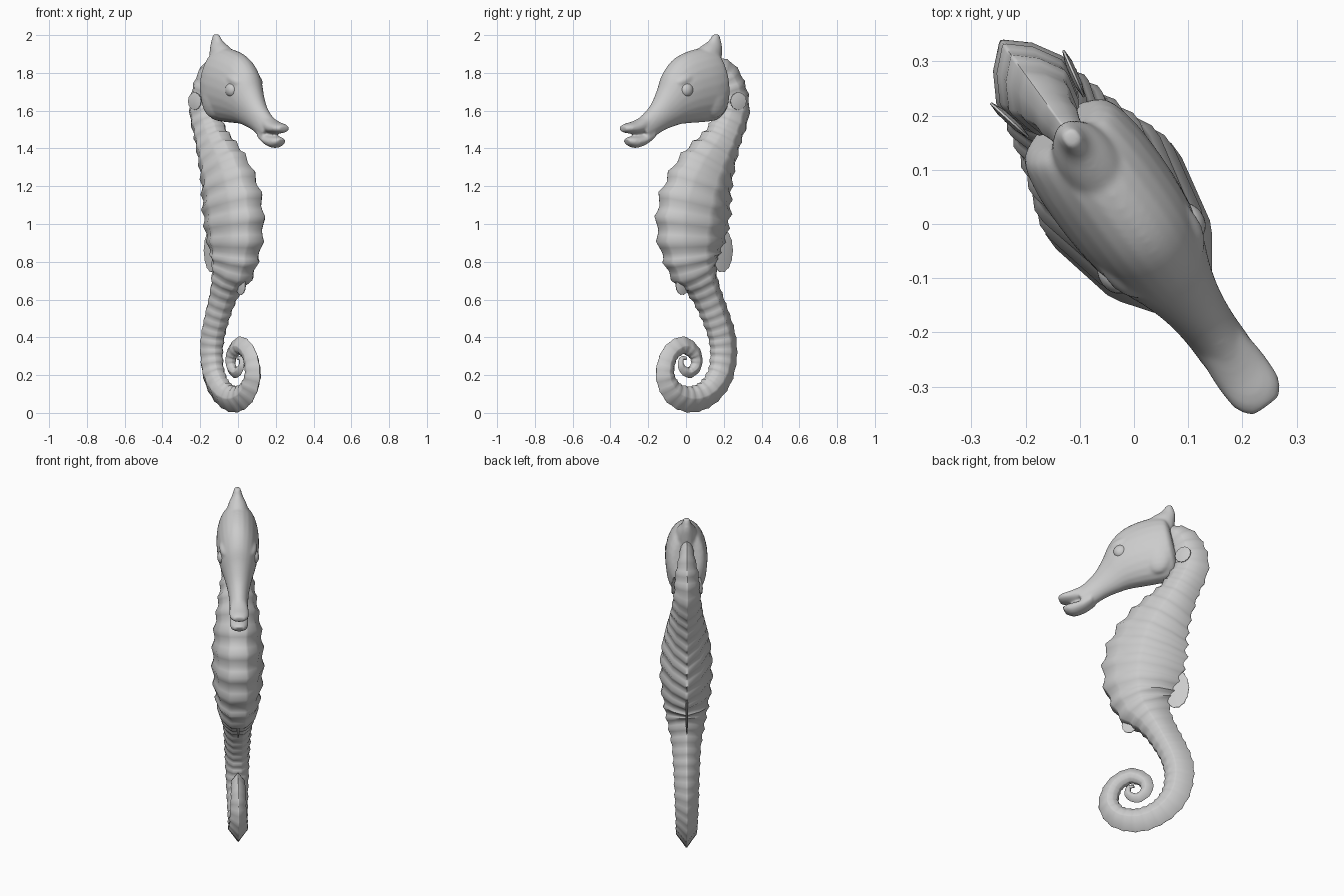
import bpy, bmesh, math
from mathutils import Matrix, Vector

if "Cube" in bpy.data.objects:
    bpy.data.objects.remove(bpy.data.objects["Cube"])

TURN = math.radians(-54)      # the animal faces diagonally; local x = forward, y = side


def finish(bm, name, angle=None, mirror=False):
    bmesh.ops.recalc_face_normals(bm, faces=bm.faces)
    me = bpy.data.meshes.new(name)
    bm.to_mesh(me)
    bm.free()
    ob = bpy.data.objects.new(name, me)
    bpy.context.collection.objects.link(ob)
    ob.rotation_euler.z = TURN
    if angle:
        bpy.ops.object.select_all(action='DESELECT')
        ob.select_set(True)
        bpy.context.view_layer.objects.active = ob
        bpy.ops.object.shade_smooth_by_angle(angle=math.radians(angle))
    if mirror:
        m = ob.modifiers.new("Mirror", 'MIRROR')
        m.use_axis = (False, True, False)
        m.use_mirror_merge = False
    return ob


def loft(bm, rings):
    vs = [[bm.verts.new(p) for p in r] for r in rings]
    n = len(vs[0])
    for a, b in zip(vs, vs[1:]):
        for i in range(n):
            j = (i + 1) % n
            bm.faces.new((a[i], a[j], b[j], b[i]))
    bm.faces.new(vs[0])
    bm.faces.new(vs[-1][::-1])


def catmull(pts, steps):
    P = [Vector(p) for p in pts]
    P = [2 * P[0] - P[1]] + P + [2 * P[-1] - P[-2]]
    out = []
    for a, b, c, d in zip(P, P[1:], P[2:], P[3:]):
        for k in range(steps):
            t = k / steps
            out.append(0.5 * (2 * b + (c - a) * t + (2 * a - 5 * b + 4 * c - d) * t * t
                              + (3 * b - a - 3 * c + d) * t ** 3))
    return out + [P[-2]]


def oval_rings(stations, n=24, steps=4):
    # each station: top x, top z, bottom x, bottom z, half width
    flat = [(Vector((a, b, c)), Vector((d, e, 0))) for a, b, c, d, e in stations]
    A = catmull([f[0] for f in flat], steps)
    B = catmull([f[1] for f in flat], steps)
    rings = []
    for u, v in zip(A, B):
        t, b, w = Vector((u.x, 0, u.y)), Vector((u.z, 0, v.x)), v.y
        rings.append([(t + b) / 2 + (t - b) / 2 * math.cos(2 * math.pi * i / n)
                      + Vector((0, w * math.sin(2 * math.pi * i / n), 0)) for i in range(n)])
    return rings


def ball(bm, loc, size, tilt=0):
    bmesh.ops.create_uvsphere(bm, u_segments=20, v_segments=12, radius=1,
                              matrix=Matrix.Translation(loc) @ Matrix.Rotation(tilt, 4, 'Y')
                              @ Matrix.Diagonal((*size, 1)))


# Ringed body and curled tail: forward, height, half depth, half width
spine = [(-.19, 1.85, .04, .03), (-.262, 1.80, .07, .045), (-.30, 1.72, .09, .064), (-.318, 1.6, .098, .074),
         (-.25, 1.45, .112, .09), (-.157, 1.3, .17, .115), (-.107, 1.2, .203, .131),
         (-.07, 1.08, .226, .14), (-.05, .95, .215, .138), (-.05, .85, .184, .126),
         (-.066, .77, .152, .112), (-.103, .7, .11, .096), (-.147, .62, .088, .08),
         (-.207, .5, .081, .072), (-.244, .4, .081, .068), (-.253, .3, .08, .064),
         (-.225, .19, .077, .06), (-.145, .105, .072, .056), (-.03, .07, .069, .053),
         (.085, .105, .062, .052), (.142, .2, .055, .048), (.11, .31, .049, .042),
         (.02, .358, .046, .038), (-.06, .315, .038, .033), (-.07, .25, .032, .028),
         (-.02, .212, .028, .024), (.03, .24, .021, .018), (.03, .285, .014, .012),
         (-.005, .29, .008, .008)]
path = catmull(spine, 24)


def section(tail):
    # back ridge, flat belly panel; the tail is more wedge-shaped
    # paired points beside each corner keep the side facets flat under smooth shading
    half = [(-.97, .07), (-.62 + .1 * tail, .58 - .1 * tail), (-.1 + .1 * tail, .98),
            (.04 + .1 * tail, .98), (.58, .8), (.68, .72), (.96, .4), (1, .3)]
    return [(-1, 0)] + half + [(d, -w) for d, w in half[::-1]]


wave = [1.04, .985, .945, .97]
rings, k, travelled, target = [], 0, 0.0, 0.0
for i in range(len(path) - 1):
    p, q = path[i], path[i + 1]
    if travelled >= target:
        t = Vector((q.x - p.x, q.y - p.y)).normalized()
        depth, width = p.z, p.w
        low = p.y < .84
        g = 1 + (wave[k % 4] - 1) * (1.1 if not low or depth > .1 else .85)
        tail = min(1, max(0, (.85 - p.y) / .35))
        rings.append([Vector((p.x - t.y * d * depth * g, w * width * g, p.y + t.x * d * depth * g))
                      for d, w in section(tail)])
        target += (min(.062, .03 + .35 * depth) if low else .035 + .31 * depth) / 4
        k += 1
    travelled += math.hypot(q.x - p.x, q.y - p.y)
bm = bmesh.new()
loft(bm, rings)
finish(bm, "ringed_body_and_tail", 60)

# Head, snout, coronet, lips and brows, fused into one smooth form
bm = bmesh.new()
loft(bm, oval_rings([
    (-.20, 1.88, -.245, 1.66, .075), (-.17, 1.925, -.235, 1.59, .1), (-.09, 1.93, -.19, 1.55, .113),
    (.01, 1.905, -.12, 1.54, .114), (.08, 1.865, -.04, 1.535, .107), (.135, 1.80, .03, 1.53, .092),
    (.17, 1.72, .09, 1.515, .073), (.215, 1.64, .15, 1.495, .058), (.27, 1.585, .20, 1.468, .051),
    (.325, 1.548, .26, 1.43, .05)]))
loft(bm, oval_rings([(-.02, 1.88, -.22, 1.84, .07), (-.095, 1.935, -.227, 1.91, .05),
                     (-.15, 1.968, -.228, 1.955, .029), (-.178, 2.002, -.213, 2.005, .017)], 16))
# blunt upper and lower lips
loft(bm, oval_rings([(.27, 1.575, .26, 1.485, .045), (.34, 1.545, .32, 1.478, .053),
                     (.39, 1.532, .38, 1.48, .05), (.418, 1.52, .412, 1.488, .032)], 20))
loft(bm, oval_rings([(.23, 1.50, .22, 1.452, .045), (.30, 1.472, .275, 1.418, .05),
                     (.36, 1.464, .335, 1.402, .048), (.395, 1.452, .38, 1.418, .03)], 20))
for side in (-1, 1):
    ball(bm, (.05, side * .066, 1.765), (.07, .036, .032), .35)     # brow
    ball(bm, (-.14, side * .052, 1.70), (.095, .058, .14), .1)      # gill cover
head = finish(bm, "head")
r = head.modifiers.new("Fuse", 'REMESH')
r.mode = 'VOXEL'
r.voxel_size = .007
r.use_smooth_shade = True
s = head.modifiers.new("Soften", 'SMOOTH')
s.factor = .5
s.iterations = 9

# Eyes
bm = bmesh.new()
ball(bm, (.055, .085, 1.71), (.037, .028, .037))
finish(bm, "eyes", 40, mirror=True)


def fin(name, loc, rx, rz, yaw=0, mirror=False, n=28):
    # thin rounded blade with a softly rippled rim
    bm = bmesh.new()
    M = Matrix.Translation(loc) @ Matrix.Rotation(yaw, 4, 'Z')
    rim = []
    for i in range(n):
        a = 2 * math.pi * i / n
        g = 1 + .025 * (-1) ** i
        rim.append((rx * g * math.cos(a), rz * g * math.sin(a)))
    loft(bm, [[M @ Vector((x * f, y, z * f)) for x, z in rim]
              for f, y in ((.5, -.007), (1, -.002), (1, .002), (.5, .007))])
    finish(bm, name, 40, mirror)


# Fins
fin("dorsal_fin", (-.235, 0, .86), .07, .115)
fin("belly_fin", (.025, 0, .675), .042, .05)
fin("side_fins", (-.29, .073, 1.65), .046, .046, math.radians(-12), mirror=True)
